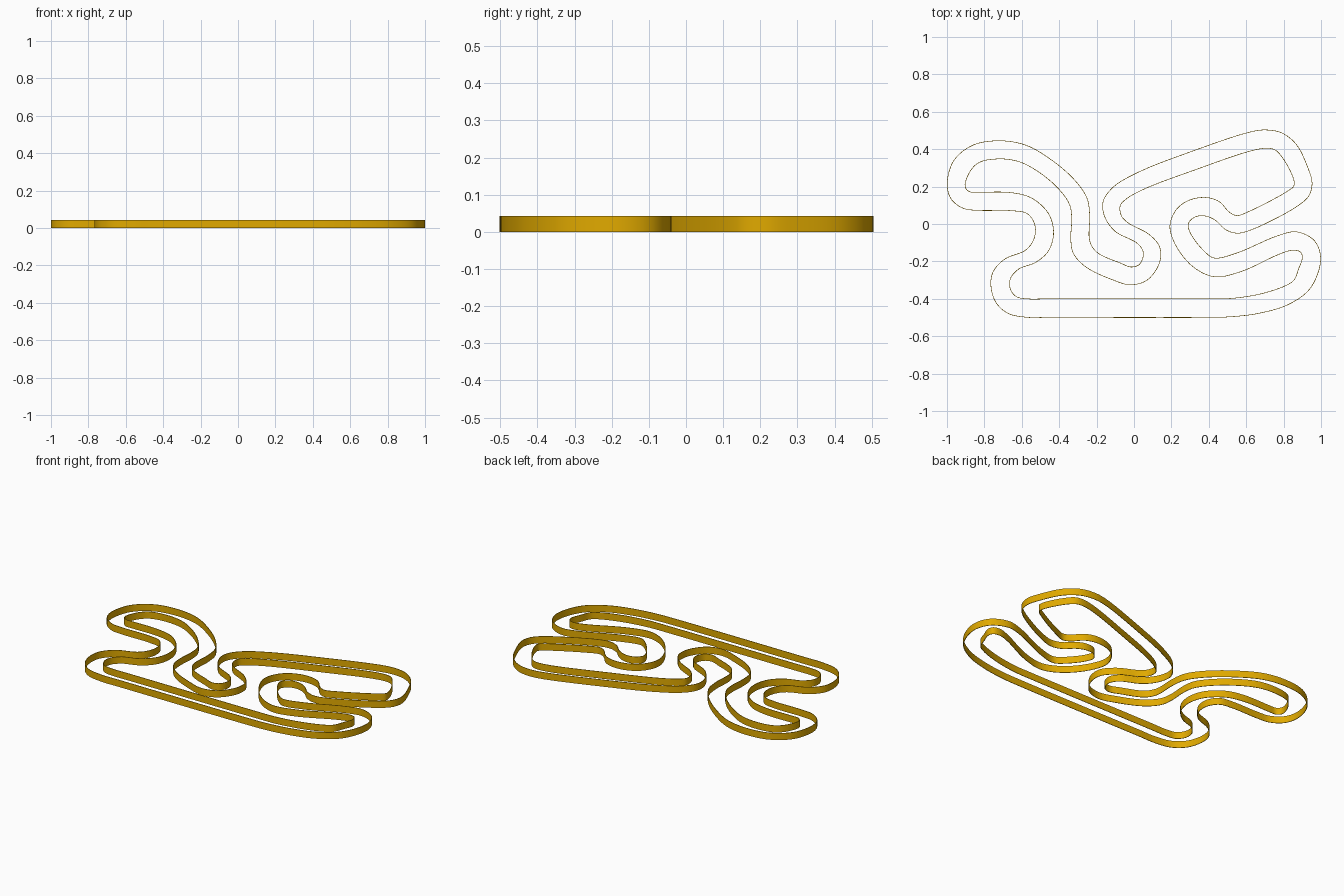
import bpy
from mathutils import Vector

HEIGHT = 0.042
THICK = 0.003
STEPS = 6

gold = bpy.data.materials.new("gold")
gold.diffuse_color = (0.75, 0.4, 0.0, 1)


def smooth_loop(pts):
    """Closed centripetal spline through the control points."""
    pts = [Vector(p) for p in pts]
    n, out = len(pts), []
    for i in range(n):
        a, b, c, d = (pts[(i + k) % n] for k in (-1, 0, 1, 2))
        t1 = (b - a).length ** 0.5
        t2 = t1 + (c - b).length ** 0.5
        t3 = t2 + (d - c).length ** 0.5
        for s in range(STEPS):
            t = t1 + (t2 - t1) * s / STEPS
            p = a.lerp(b, t / t1)
            q = b.lerp(c, (t - t1) / (t2 - t1))
            r = c.lerp(d, (t - t2) / (t3 - t2))
            u = p.lerp(q, t / t2)
            v = q.lerp(r, (t - t1) / (t3 - t1))
            out.append(u.lerp(v, (t - t1) / (t2 - t1)))
    return out


def wall(name, pts):
    """Thin upright ribbon along a closed path, with a hair of thickness."""
    loop = smooth_loop(pts)
    n = len(loop)
    rings = []
    for side in (-0.5, 0.5):
        ring = []
        for i, p in enumerate(loop):
            t = (loop[(i + 1) % n] - loop[i - 1]).normalized()
            ring.append(p + Vector((t.y, -t.x)) * THICK * side)
        rings.append(ring)
    # section corners: inside low, outside low, outside high, inside high
    section = [(0, 0), (1, 0), (1, HEIGHT), (0, HEIGHT)]
    verts = [(p.x, p.y, z) for k, z in section for p in rings[k]]
    faces = []
    for k in range(4):
        a, b = k * n, (k + 1) % 4 * n
        for i in range(n):
            j = (i + 1) % n
            faces.append((a + i, a + j, b + j, b + i))
    mesh = bpy.data.meshes.new(name)
    mesh.from_pydata(verts, [], faces)
    mesh.materials.append(gold)
    ob = bpy.data.objects.new(name, mesh)
    bpy.context.collection.objects.link(ob)
    bpy.context.view_layer.objects.active = ob
    ob.select_set(True)
    bpy.ops.object.shade_smooth_by_angle()
    ob.select_set(False)


# Outer edge of the circuit, counter-clockwise from the bottom straight
wall("outer_track_wall", [
    (-.57, -.499), (-.45, -.499), (.4, -.499), (.53, -.495), (.68, -.475),
    (.83, -.428), (.943, -.343), (.998, -.19), (.965, -.09), (.87, -.042),
    (.77, -.062), (.55, -.155), (.43, -.182), (.38, -.15), (.305, -.055),
    (.29, 0), (.325, .037), (.38, .043), (.435, .02), (.49, -.03),
    (.55, -.049), (.63, -.03), (.88, .1), (.937, .155), (.952, .22),
    (.93, .3), (.868, .425), (.79, .487), (.7, .503), (.61, .489),
    (.3, .385), (.03, .28), (-.11, .198), (-.165, .12), (-.157, .04),
    (-.1, -.04), (.02, -.105), (.05, -.155), (.03, -.215), (-.015, -.23),
    (-.07, -.21), (-.2, -.15), (-.237, -.09), (-.237, .05), (-.252, .14),
    (-.325, .243), (-.455, .352), (-.58, .422), (-.72, .445), (-.86, .422),
    (-.963, .34), (-.999, .21), (-.975, .13), (-.91, .083), (-.83, .073),
    (-.65, .071), (-.57, .055), (-.53, -.005), (-.535, -.08), (-.58, -.14),
    (-.69, -.187), (-.753, -.255), (-.765, -.33), (-.738, -.42),
    (-.673, -.478),
])

# Inner edge of the circuit
wall("inner_track_wall", [
    (-.57, -.4), (-.45, -.4), (.4, -.4), (.53, -.397), (.68, -.373),
    (.81, -.33), (.855, -.3), (.88, -.24), (.9, -.18), (.89, -.15),
    (.85, -.14), (.78, -.16), (.57, -.255), (.43, -.282), (.315, -.228),
    (.222, -.112), (.192, -.01), (.225, .075), (.29, .125), (.38, .142),
    (.455, .12), (.51, .063), (.55, .045), (.61, .065), (.82, .175),
    (.855, .205), (.85, .25), (.79, .36), (.75, .398), (.68, .403),
    (.3, .28), (.05, .185), (-.04, .135), (-.073, .1), (-.068, .045),
    (-.03, .005), (.08, -.055), (.138, -.125), (.135, -.21), (.07, -.3),
    (-.02, -.325), (-.11, -.3), (-.26, -.228), (-.325, -.155), (-.338, -.08),
    (-.333, .03), (-.345, .105), (-.41, .195), (-.52, .285), (-.62, .335),
    (-.73, .348), (-.83, .328), (-.88, .275), (-.903, .2), (-.88, .173),
    (-.83, .17), (-.66, .168), (-.55, .14), (-.46, .06), (-.43, -.04),
    (-.455, -.14), (-.525, -.205), (-.615, -.24), (-.66, -.29),
    (-.662, -.345), (-.63, -.388),
])
